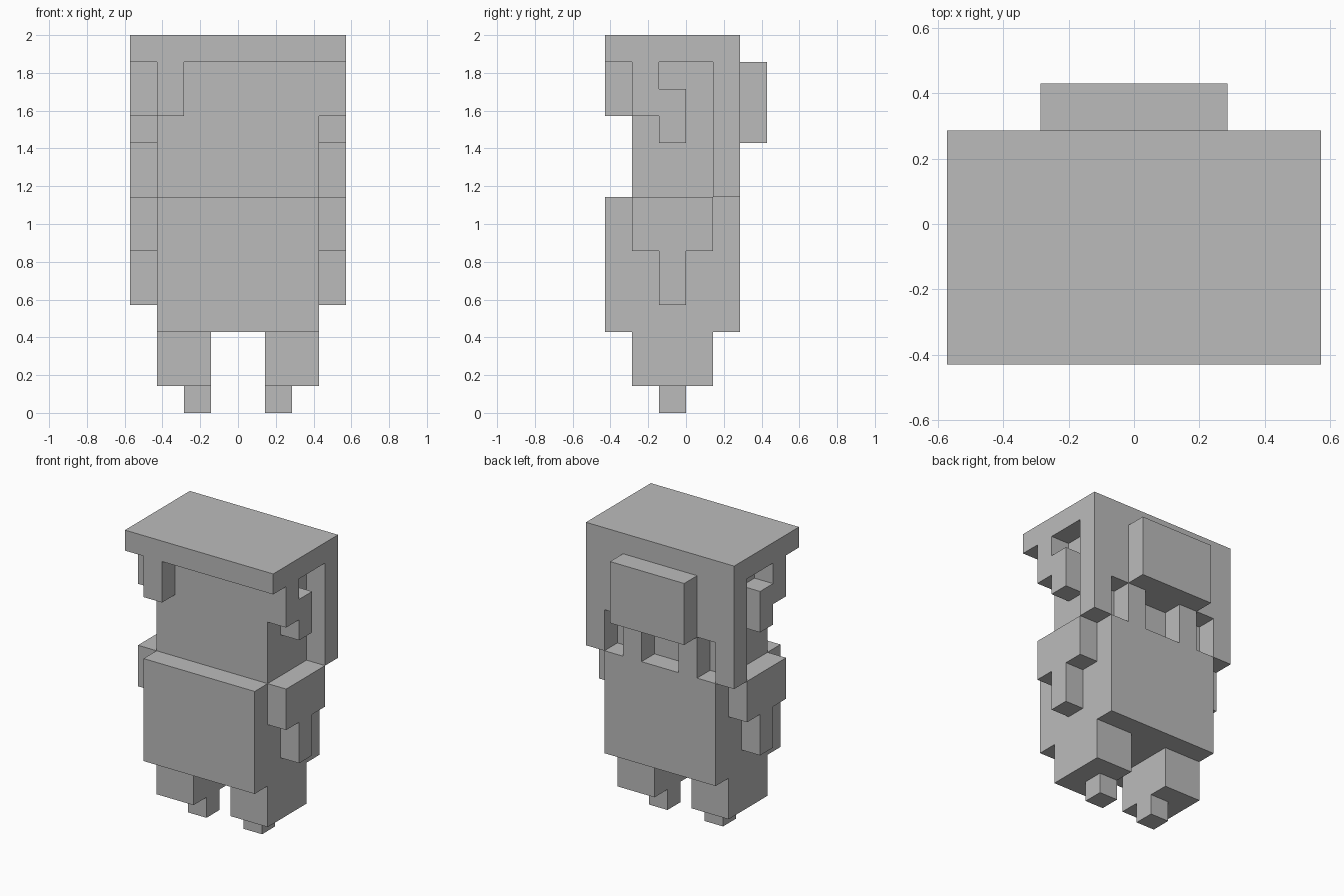
import bpy, bmesh
from mathutils import Vector

old = bpy.data.objects.get("Cube")
if old:
    bpy.data.objects.remove(old, do_unlink=True)

U = 1 / 7  # edge of one block

grey = bpy.data.materials.new("plain_grey")
grey.use_nodes = True
tone = (0.5, 0.5, 0.5, 1)
grey.diffuse_color = tone
grey.node_tree.nodes["Principled BSDF"].inputs["Base Color"].default_value = tone


def prism(name, profile, axis, start, end):
    """Extrude a block-unit profile along x (profile is y,z) or y (profile is x,z)."""
    bm = bmesh.new()
    place = {"x": lambda p: (start, p[0], p[1]), "y": lambda p: (p[0], start, p[1])}[axis]
    face = bm.faces.new([bm.verts.new(Vector(place(p)) * U) for p in profile])
    out = bmesh.ops.extrude_face_region(bm, geom=[face])
    shift = Vector((1, 0, 0) if axis == "x" else (0, 1, 0)) * (end - start) * U
    moved = [g for g in out["geom"] if isinstance(g, bmesh.types.BMVert)]
    bmesh.ops.translate(bm, verts=moved, vec=shift)
    bmesh.ops.recalc_face_normals(bm, faces=bm.faces)
    mesh = bpy.data.meshes.new(name)
    bm.to_mesh(mesh)
    bm.free()
    mesh.materials.append(grey)
    obj = bpy.data.objects.new(name, mesh)
    bpy.context.collection.objects.link(obj)
    return obj


def box(name, x, y, z):
    corners = [(x[0], z[0]), (x[1], z[0]), (x[1], z[1]), (x[0], z[1])]
    return prism(name, corners, "y", *y)


# Torso and head
box("torso", (-3, 3), (-3, 2), (3, 8))
box("head", (-3, 3), (-2, 1), (8, 13))

# Hair: flat cap, single front lock, bun, and back curtain with notched hem
box("hair_cap", (-4, 4), (-3, 2), (13, 14))
box("hair_fringe", (-3, -2), (-3, -2), (11, 13))
box("hair_bun", (-2, 2), (2, 3), (10, 13))
hem = [(4, 13), (4, 8), (3, 8), (3, 10), (2, 10), (2, 8), (1, 8), (1, 10)]
prism("hair_back", hem + [(-x, z) for x, z in reversed(hem)], "y", 1, 2)

# Paired parts: stepped side lock, sleeve with hand, leg and foot
lock = [(-2, 13), (-2, 11), (-1, 11), (-1, 10), (0, 10), (0, 12), (-1, 12), (-1, 13)]
arm = [(-2, 8), (-2, 6), (-1, 6), (-1, 4), (0, 4), (0, 6), (1, 6), (1, 8)]
for side, s in (("left", 1), ("right", -1)):
    prism(side + "_side_lock", lock, "x", 3 * s, 4 * s)
    prism(side + "_arm", arm, "x", 3 * s, 4 * s)
    box(side + "_leg", (1 * s, 3 * s), (-2, 1), (1, 3))
    box(side + "_foot", (1 * s, 2 * s), (-1, 0), (0, 1))
